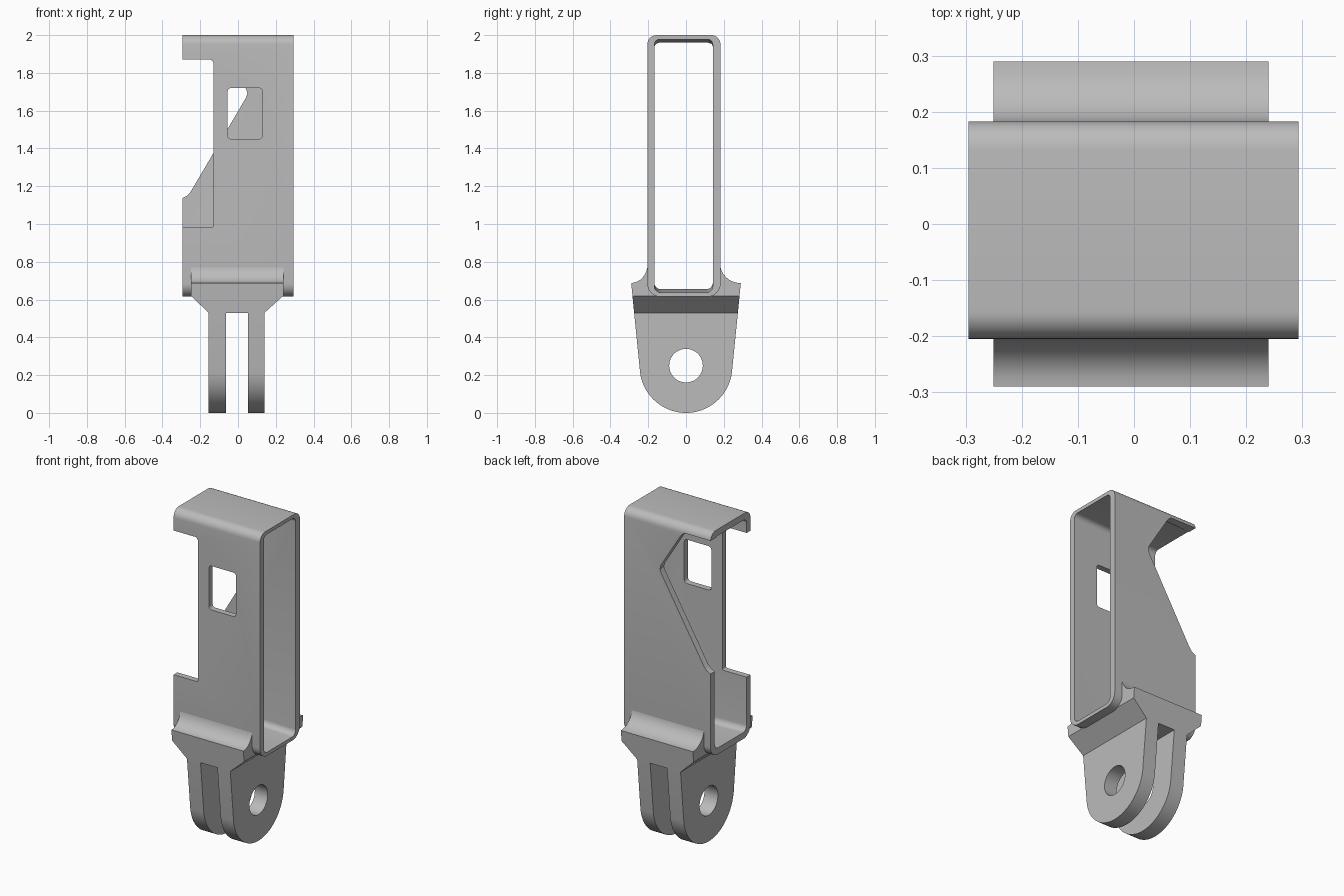
import bpy, bmesh
from math import sin, cos, radians

cube = bpy.data.objects.get("Cube")
if cube:
    bpy.data.objects.remove(cube, do_unlink=True)

grey = bpy.data.materials.new("plain grey")
grey.use_nodes = True
colour = (0.5, 0.5, 0.5, 1)
grey.diffuse_color = colour
grey.node_tree.nodes["Principled BSDF"].inputs["Base Color"].default_value = colour


def arc(cx, cz, rx, rz, start, end, steps=8):
    angles = [radians(start + (end - start) * i / steps) for i in range(steps + 1)]
    return [(cx + rx * cos(a), cz + rz * sin(a)) for a in angles]


def rounded_rect(u0, u1, v0, v1, low_r, top_r):
    return (arc(u0 + low_r, v0 + low_r, low_r, low_r, 180, 270)
            + arc(u1 - low_r, v0 + low_r, low_r, low_r, 270, 360)
            + arc(u1 - top_r, v1 - top_r, top_r, top_r, 0, 90)
            + arc(u0 + top_r, v1 - top_r, top_r, top_r, 90, 180))


def prism(name, axis, outline, start, end, end_outline=None):
    """Extrude an outline along x (points are y, z) or along y (points are x, z)."""
    def place(p, d):
        return (d, p[0], p[1]) if axis == "x" else (p[0], d, p[1])
    bm = bmesh.new()
    first = [bm.verts.new(place(p, start)) for p in outline]
    last = [bm.verts.new(place(p, end)) for p in end_outline or outline]
    bm.faces.new(first)
    bm.faces.new(last[::-1])
    for i in range(len(first)):
        j = (i + 1) % len(first)
        bm.faces.new((first[j], first[i], last[i], last[j]))
    bmesh.ops.recalc_face_normals(bm, faces=bm.faces)
    mesh = bpy.data.meshes.new(name)
    bm.to_mesh(mesh)
    bm.free()
    mesh.materials.append(grey)
    obj = bpy.data.objects.new(name, mesh)
    bpy.context.collection.objects.link(obj)
    return obj


def carve(target, cutter, operation="DIFFERENCE"):
    mod = target.modifiers.new(cutter.name, "BOOLEAN")
    mod.operation = operation
    mod.solver = "EXACT"
    mod.object = cutter
    cutter.hide_render = True
    bpy.context.view_layer.objects.active = target
    bpy.ops.object.modifier_apply(modifier=mod.name)
    bpy.data.objects.remove(cutter, do_unlink=True)


def smooth(obj):
    bpy.ops.object.select_all(action="DESELECT")
    obj.select_set(True)
    bpy.context.view_layer.objects.active = obj
    bpy.ops.object.shade_smooth_by_angle(angle=radians(30))


# Rectangular sleeve with a bore that narrows slightly towards -x
sleeve = prism("sleeve", "x", rounded_rect(-0.205, 0.183, 0.615, 2, 0.07, 0.05), -0.295, 0.293)
carve(sleeve, prism("bore", "x",
                    rounded_rect(-0.168, 0.142, 0.655, 1.96, 0.035, 0.03), -0.3, 0.3,
                    rounded_rect(-0.168, 0.142, 0.637, 1.978, 0.035, 0.03)))

# Front wall: window and side notch
carve(sleeve, prism("window", "y", rounded_rect(-0.055, 0.13, 1.45, 1.72, 0.02, 0.02), -0.4, -0.1))
carve(sleeve, prism("front_notch", "y",
                    rounded_rect(-0.6, -0.13, 0.983, 1.87, 0.008, 0.02), -0.4, -0.1))

# Back wall: slanted cut-out reaching up to the roof
slant = [(-0.5, 1.135), (-0.295, 1.137), (-0.268, 1.15), (-0.25, 1.172), (0.04, 1.665),
         (0.05, 1.69), (0.043, 1.715), (-0.09, 1.93), (-0.115, 1.955), (-0.5, 1.955)]
carve(sleeve, prism("back_cutout", "y", slant, 0.1, 0.4))
smooth(sleeve)

# Saddle and two-pronged fork: side outline trimmed by the front outline
side = ([(-0.283, 0.615), (-0.29, 0.688)]
        + arc(-0.29, 0.79, 0.087, 0.102, 270, 360)
        + [(-0.185, 0.79), (-0.185, 0.68), (-0.15, 0.635),
           (0.13, 0.635), (0.163, 0.68), (0.163, 0.79)]
        + arc(0.29, 0.79, 0.109, 0.103, 180, 270)
        + [(0.283, 0.615)]
        + arc(0, 0.245, 0.245, 0.245, -8, -172, 40))
fork = prism("saddle_fork", "x", side, -0.25, 0.24)
front = [(-0.4, 0.9), (-0.4, 0.62), (-0.25, 0.62), (-0.155, 0.53), (-0.155, -0.1),
         (-0.063, -0.1), (-0.063, 0.53), (0.052, 0.53), (0.052, -0.1),
         (0.14, -0.1), (0.14, 0.53), (0.24, 0.62), (0.4, 0.62), (0.4, 0.9)]
carve(fork, prism("fork_trim", "y", front, -0.4, 0.4), "INTERSECT")
carve(fork, prism("pivot_hole", "x", arc(0, 0.25, 0.089, 0.089, 0, 350, 35), -0.4, 0.4))
smooth(fork)
